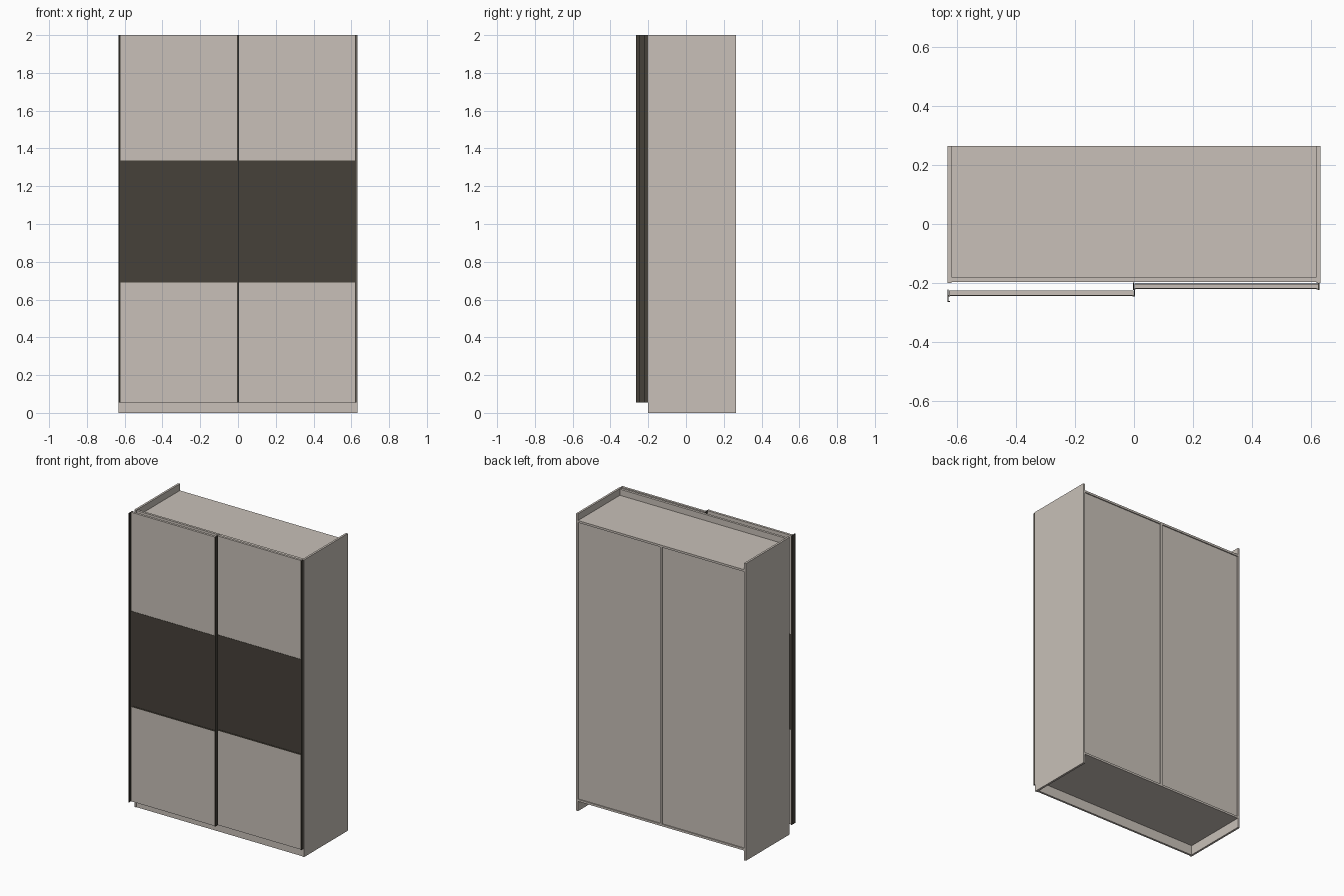
import bpy, bmesh

if "Cube" in bpy.data.objects:
    bpy.data.objects.remove(bpy.data.objects["Cube"])


def material(name, color):
    m = bpy.data.materials.new(name)
    m.diffuse_color = (*color, 1)
    m.use_nodes = True
    m.node_tree.nodes["Principled BSDF"].inputs["Base Color"].default_value = m.diffuse_color
    return m


BEIGE = material("beige_laminate", (0.578, 0.527, 0.479))
DARK = material("dark_brown", (0.061, 0.053, 0.042))


def box(name, x, y, z, mat=BEIGE):
    """Box from (min, max) ranges on each axis."""
    bm = bmesh.new()
    bmesh.ops.create_cube(bm, size=1)
    for v in bm.verts:
        v.co = [r[0] if c < 0 else r[1] for c, r in zip(v.co, (x, y, z))]
    me = bpy.data.meshes.new(name)
    bm.to_mesh(me)
    bm.free()
    me.materials.append(mat)
    ob = bpy.data.objects.new(name, me)
    bpy.context.collection.objects.link(ob)
    return ob


W, T = 0.632, 0.014          # half width, board thickness
BACK, FRONT = 0.265, -0.2    # carcass depth
IN = W - T                   # inner half width
Z0, Z1 = 0.055, 2.0          # door bottom and top
TOP = 1.955

# Carcass boards
box("left_side_panel", (-W, -IN), (FRONT, BACK), (0, 2))
box("right_side_panel", (IN, W), (FRONT, BACK), (0, 2))
box("top_board", (-IN, IN), (-0.18, BACK), (TOP - T, TOP))
box("bottom_board", (-IN, IN), (-0.18, BACK), (0.065, 0.065 + T))
box("centre_partition", (-T / 2, T / 2), (-0.18, BACK), (0.079, TOP - T))

# Front rail above, plinth below
box("top_front_rail", (-IN, IN), (-0.196, -0.18), (1.935, 1.996))
box("plinth", (-IN, IN), (-0.196, -0.182), (0, 0.079))

# Back panels, slightly inset between the boards
box("left_back_panel", (-IN, -T / 2), (0.252, 0.258), (0.079, TOP - T))
box("right_back_panel", (T / 2, IN), (0.252, 0.258), (0.079, TOP - T))


def door(name, x0, x1, back, lip):
    """Sliding door: three panels, two joint strips, channel profiles at the edges."""
    front = back - 0.016
    bands = (("lower", Z0, 0.695, BEIGE), ("middle", 0.695, 1.332, DARK),
             ("upper", 1.332, Z1, BEIGE))
    for part, a, b, mat in bands:
        box(f"{name}_{part}_panel", (x0 + 0.005, x1 - 0.005),
            (front, back), (a, b), mat)
    for i, z in enumerate((0.695, 1.332)):
        box(f"{name}_joint_strip_{i + 1}", (x0 + 0.005, x1 - 0.005),
            (front - 0.002, back + 0.001), (z - 0.004, z + 0.004), DARK)
    # edge profiles: web along the edge with short flanges front and back
    for side, e, s in (("left", x0, 1), ("right", x1, -1)):
        reach = front - (lip if side == "left" else 0.004)
        def span(w):
            return tuple(sorted((e, e + s * w)))
        box(f"{name}_{side}_edge_profile", span(0.004),
            (reach, back + 0.004), (Z0, Z1), DARK)
        box(f"{name}_{side}_front_flange", span(0.009),
            (front - 0.003, front + 0.001), (Z0, Z1), DARK)
        if lip > 0.01 and side == "left":
            box(f"{name}_handle_lip", span(0.008),
                (reach, reach + 0.003), (Z0, Z1), DARK)


# Left door runs in front of the right one
door("left_door", -W, 0.004, -0.226, 0.022)
door("right_door", -0.004, W - 0.004, -0.203, 0.005)
